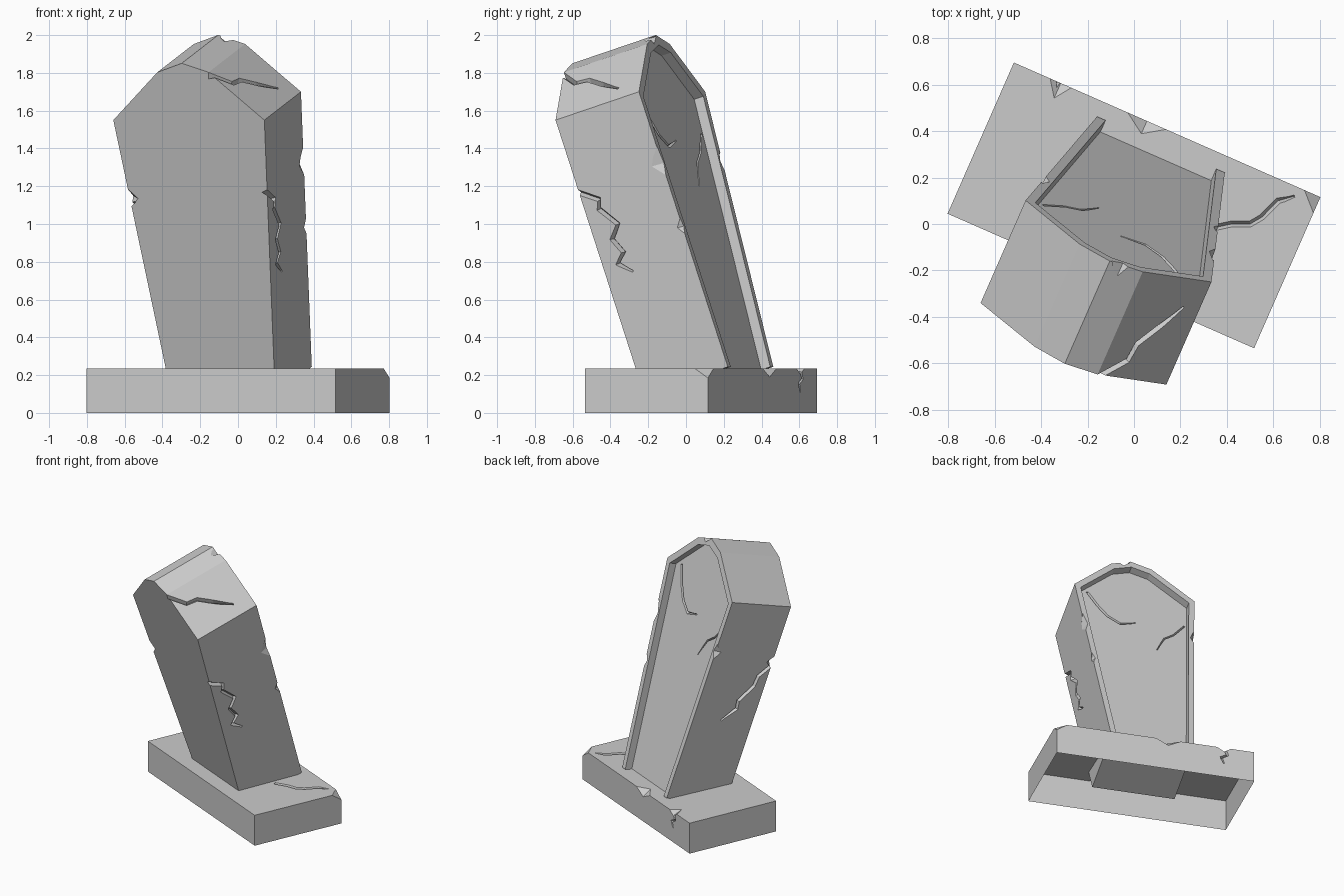
import bpy, bmesh
from math import radians
from mathutils import Matrix, Vector

if "Cube" in bpy.data.objects:
    bpy.data.objects.remove(bpy.data.objects["Cube"])

YAW = Matrix.Rotation(radians(-23.7), 4, 'Z')
BASE = Matrix.Translation((0, 0.08, 0)) @ YAW
STONE = Matrix.Translation((-0.078, -0.10, 0.094)) @ YAW @ Matrix.Rotation(radians(17.3), 4, 'X')


def make(name, bm, matrix):
    bmesh.ops.recalc_face_normals(bm, faces=bm.faces)
    me = bpy.data.meshes.new(name)
    bm.to_mesh(me)
    bm.free()
    ob = bpy.data.objects.new(name, me)
    ob.matrix_world = matrix
    bpy.context.collection.objects.link(ob)
    return ob


def slab(name, half, d0, d1, matrix):
    """Mirror a half outline (u, w) and extrude it along depth."""
    outline = half + [(-u, w) for u, w in reversed(half) if u > 0]
    bm = bmesh.new()
    rings = [[bm.verts.new((u, d, w)) for u, w in outline] for d in (d0, d1)]
    for r in rings:
        bm.faces.new(r)
    n = len(outline)
    for i in range(n):
        j = (i + 1) % n
        bm.faces.new((rings[0][i], rings[0][j], rings[1][j], rings[1][i]))
    return make(name, bm, matrix)


def crack(path, normal, matrix, width=0.018, depth=0.03):
    """V-shaped groove following a path on a face."""
    pts, n = [Vector(p) for p in path], Vector(normal).normalized()
    bm, rings = bmesh.new(), []
    for i, p in enumerate(pts):
        t = pts[min(i + 1, len(pts) - 1)] - pts[max(i - 1, 0)]
        s = n.cross(t).normalized() * width * (0.4 if i == len(pts) - 1 else 1)
        rings.append([bm.verts.new(q) for q in (p + s + n * .01, p - s + n * .01, p - n * depth)])
    for a, b in zip(rings, rings[1:]):
        for i in range(3):
            j = (i + 1) % 3
            bm.faces.new((a[i], a[j], b[j], b[i]))
    bm.faces.new(rings[0])
    bm.faces.new(rings[-1])
    return make("crack_cutter", bm, matrix)


def chip(center, radii, matrix):
    """Octahedron that knocks a facet off an edge or corner."""
    bm, c = bmesh.new(), Vector(center)
    for i in range(3):
        for s in (-1, 1):
            o = Vector((0, 0, 0))
            o[i] = s * radii[i]
            bm.verts.new(c + o)
    bmesh.ops.convex_hull(bm, input=bm.verts)
    return make("chip_cutter", bm, matrix)


def carve(ob, cutters):
    for c in cutters:
        c.hide_render = True
        m = ob.modifiers.new("cut", 'BOOLEAN')
        m.operation, m.solver, m.object = 'DIFFERENCE', 'EXACT', c
    bpy.context.view_layer.update()
    me = bpy.data.meshes.new_from_object(ob.evaluated_get(bpy.context.evaluated_depsgraph_get()))
    ob.modifiers.clear()
    ob.data = me
    for c in cutters:
        bpy.data.objects.remove(c)


# Leaning headstone with a recessed back panel
stone = slab("headstone", [(0.3, 0), (0.4365, 1.525), (0.148, 1.79), (0, 1.84)], 0, 0.505, STONE)
recess = slab("recess_cutter", [(0.251, -0.1), (0.394, 1.50), (0.13, 1.742), (0, 1.785)], 0.45, 0.6, STONE)


def side(s, pts):
    return [(s * (0.3 + 0.0895 * w), d, w) for d, w in pts]


right = side(1, [(-.01, 1.13), (.097, 1.055), (.08, 1.008), (.157, .90), (.099, .834),
                 (.138, .749), (.087, .702), (.156, .638)])
left = side(-1, [(-.01, 1.08), (.08, .98), (.09, .90), (.18, .78), (.17, .72), (.27, .62)])
roof = [(u, d, 1.79 - (u - .148) * .9185) for u, d in
        [(.155, -.01), (.243, .085), (.251, .167), (.306, .256), (.37, .37)]]
panel_a = [(u, .45, w) for u, w in [(.33, 1.52), (.263, 1.39), (.2, 1.3), (.113, 1.24), (0, 1.27)]]
panel_b = [(u, .45, w) for u, w in [(-.36, 1.31), (-.27, 1.2), (-.2, 1.15), (-.134, 1.02)]]
carve(stone, [
    recess,
    crack(right, (1, 0, -.09), STONE),
    crack(left, (-1, 0, -.09), STONE),
    crack(roof, (.68, 0, .74), STONE),
    crack(panel_a, (0, 1, 0), STONE, .014, .02),
    crack(panel_b, (0, 1, 0), STONE, .01, .015),
    chip((-.40, 0, 1.09), (.05, .05, .05), STONE),
    chip((.055, .505, 1.83), (.05, .07, .04), STONE),
    chip((.405, .505, 1.13), (.03, .07, .1), STONE),
    chip((-.40, .505, 1.14), (.025, .05, .06), STONE),
    chip((.37, .505, .78), (.02, .03, .05), STONE),
])

# Plinth, open underneath
bm = bmesh.new()
bmesh.ops.create_cube(bm, size=1, matrix=Matrix.Translation((0, 0, .1175)) @ Matrix.Diagonal((1.44, .71, .235, 1)))
base = make("plinth", bm, BASE)
top = [(u, v, .235) for u, v in [(.34, .04), (.417, .096), (.49, .128), (.524, .175), (.56, .268), (.616, .314)]]
edge = [(u, .355, z) for u, z in [(-.5, .24), (-.525, .18), (-.48, .155), (-.5, .11)]]
carve(base, [
    crack(top, (0, 0, 1), BASE, .018, .025),
    crack(edge, (0, 1, 0), BASE, .014, .025),
    chip((.72, .355, .235), (.075, .075, .05), BASE),
    chip((-.095, .355, .235), (.09, .06, .045), BASE),
    chip((-.5, .355, .235), (.05, .07, .03), BASE),
])
bm = bmesh.new()
bm.from_mesh(base.data)
floor = [f for f in bm.faces if all(abs(v.co.z) < 1e-4 for v in f.verts)]
bmesh.ops.delete(bm, geom=floor, context='FACES')
bm.to_mesh(base.data)
bm.free()
